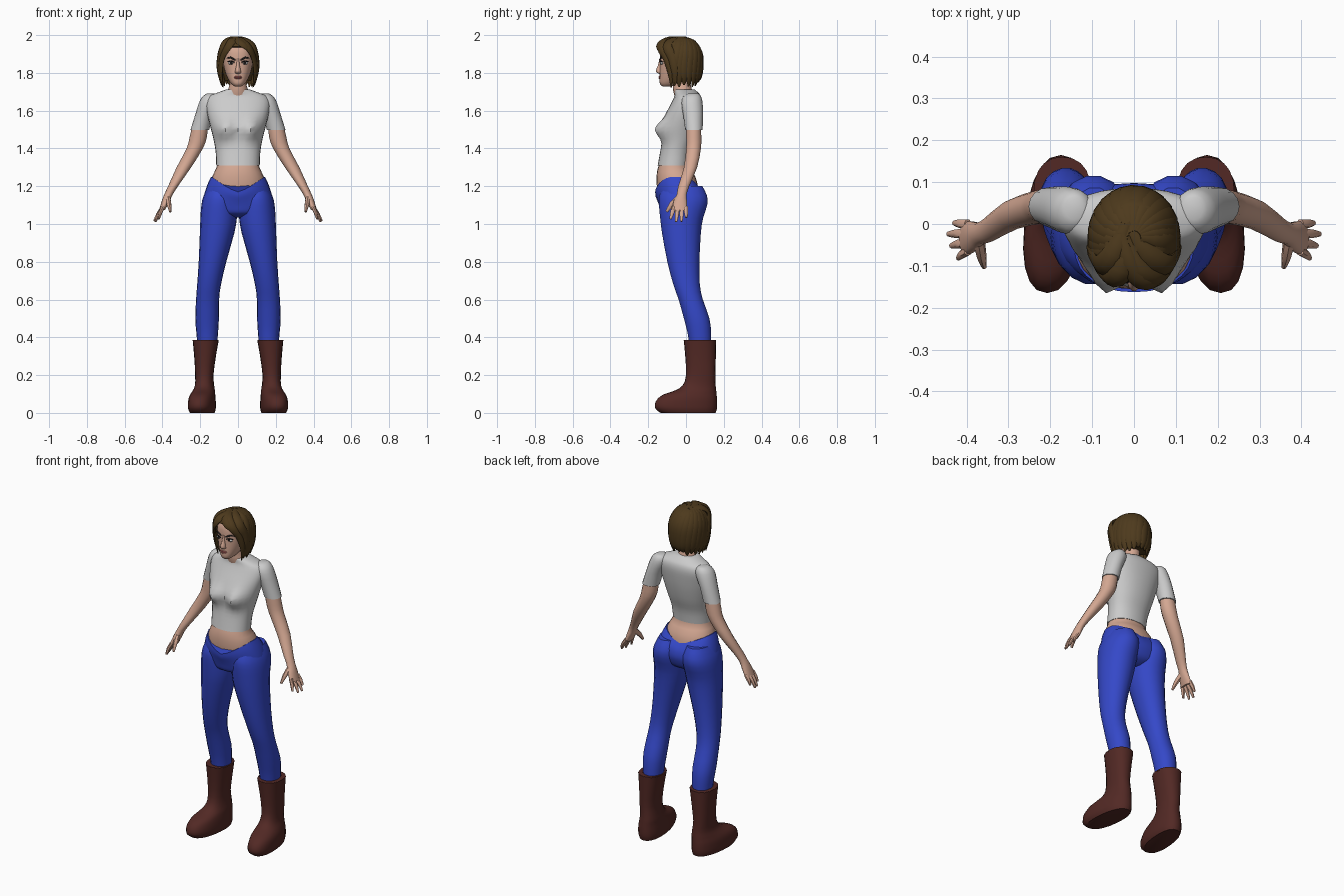
import bpy, bmesh, math, random
from mathutils import Vector

random.seed(4)


def material(name, rgb):
    m = bpy.data.materials.new(name)
    m.diffuse_color = (*rgb, 1)
    return m


SKIN = material("skin", (.66, .39, .29))
BLUE = material("denim", (.035, .065, .58))
LEATHER = material("leather", (.085, .022, .018))
HAIR = material("hair", (.075, .042, .012))
LIP = material("lip", (.48, .14, .13))
DARK = material("dark", (.012, .01, .01))
WHITE = material("eye_white", (.75, .75, .75))


def part(name, pieces, mat=None, mirror=False):
    """One object from pieces; each piece is a list of closed cross-sections."""
    bm = bmesh.new()
    for sections in pieces:
        loops = [[bm.verts.new(p) for p in s] for s in sections]
        for a, b in zip(loops, loops[1:]):
            for i in range(len(a)):
                j = (i + 1) % len(a)
                bm.faces.new((a[i], a[j], b[j], b[i]))
        bm.faces.new(loops[0])
        bm.faces.new(loops[-1])
    bmesh.ops.recalc_face_normals(bm, faces=bm.faces)
    me = bpy.data.meshes.new(name)
    bm.to_mesh(me)
    bm.free()
    ob = bpy.data.objects.new(name, me)
    bpy.context.collection.objects.link(ob)
    if mat:
        me.materials.append(mat)
    bpy.ops.object.select_all(action='DESELECT')
    ob.select_set(True)
    bpy.context.view_layer.objects.active = ob
    bpy.ops.object.shade_smooth_by_angle(angle=math.radians(50))
    if mirror:
        ob.modifiers.new("mirror", 'MIRROR').use_mirror_merge = False
    return ob


def smooth_rows(rows, sub):
    """Catmull-Rom through rows of numbers."""
    out = []
    for i in range(len(rows) - 1):
        a, b, c, d = rows[max(i - 1, 0)], rows[i], rows[i + 1], rows[min(i + 2, len(rows) - 1)]
        for k in range(sub):
            t = k / sub
            out.append([.5 * (2 * q + (r - p) * t + (2 * p - 5 * q + 4 * r - s) * t * t
                              + (3 * q - p - 3 * r + s) * t ** 3) for p, q, r, s in zip(a, b, c, d)])
    return out + [list(rows[-1])]


def loft(rows, n=20, power=2.0, sub=2, shape=None):
    """Rows of (z, x_min, x_max, y_min, y_max) to horizontal cross-sections."""
    sections = []
    for z, x0, x1, y0, y1 in smooth_rows(rows, sub):
        ring = []
        for i in range(n):
            c, s = math.cos(math.tau * i / n), math.sin(math.tau * i / n)
            c = math.copysign(abs(c) ** (2 / power), c)
            s = math.copysign(abs(s) ** (2 / power), s)
            v = Vector(((x0 + x1) / 2 + (x1 - x0) / 2 * c, (y0 + y1) / 2 + (y1 - y0) / 2 * s, z))
            ring.append(shape(v) if shape else v)
        sections.append(ring)
    return sections


def centred(rows):
    return [(z, -r, r, y0, y1) for z, r, y0, y1 in rows]


def tube(pts, widths, thick, outward, n=8, sub=3):
    """Flattened tube along pts; outward(p) is the thin direction."""
    rows = smooth_rows([(*p, w) for p, w in zip(pts, widths)], sub)
    pos = [Vector(r[:3]) for r in rows]
    sections = []
    for i, r in enumerate(rows):
        tan = (pos[min(i + 1, len(pos) - 1)] - pos[max(i - 1, 0)]).normalized()
        side = tan.cross(outward(pos[i])).normalized()
        up = side.cross(tan)
        sections.append([pos[i] + side * (r[3] * math.cos(math.tau * k / n))
                         + up * (r[3] * thick * math.sin(math.tau * k / n)) for k in range(n)])
    return sections


def blob(c, r, n=12):
    """Small ellipsoid."""
    rows = []
    for k in range(9):
        a = math.pi * (.03 + .94 * k / 8)
        s = math.sin(a)
        rows.append((c[2] + r[2] * math.cos(a), c[0] - r[0] * s, c[0] + r[0] * s, c[1] - r[1] * s, c[1] + r[1] * s))
    return loft(rows, n, 2, 1)


# Shirt: torso with bust, plus sleeves
def bust(v):
    if v.y < -.02:
        v.y -= .05 * math.exp(-((abs(v.x) - .068) / .045) ** 2 - ((v.z - 1.5) / .052) ** 2)
    return v


part("shirt", [loft(centred([
    (1.31, .115, -.15, .02), (1.38, .118, -.137, .03), (1.45, .13, -.125, .053), (1.52, .148, -.123, .07),
    (1.58, .162, -.108, .08), (1.64, .17, -.078, .086), (1.675, .155, -.062, .08), (1.695, .11, -.06, .065),
    (1.713, .06, -.062, .045)]), 28, 2.2, 3, bust)])
part("sleeve", [loft([(1.69, .12, .165, .01, .065), (1.675, .10, .188, -.015, .08), (1.64, .10, .207, -.025, .088),
                      (1.58, .13, .226, -.015, .09), (1.497, .153, .252, -.004, .088)], 16)], None, True)

# Waist, neck and arms
part("waist", [loft(centred([(1.10, .13, -.13, .06), (1.18, .145, -.152, .065), (1.25, .137, -.156, .05),
                             (1.30, .113, -.148, .018), (1.36, .107, -.125, .02)]), 24, 2.2)], SKIN)
part("neck", [loft(centred([(1.66, .062, -.055, .045), (1.705, .055, -.068, .034), (1.74, .044, -.07, .025),
                            (1.80, .044, -.07, .03)]), 16)], SKIN)
part("arm", [loft([(1.53, .158, .24, .0, .08), (1.46, .165, .256, .0, .082), (1.40, .186, .272, .0, .08),
                   (1.30, .248, .325, -.012, .06), (1.20, .318, .37, -.042, .018), (1.155, .346, .391, -.05, .004),
                   (1.12, .362, .404, -.066, .006), (1.075, .386, .418, -.076, .008)], 14)], SKIN, True)

# Fingers
fingers = []
for y0, tip in ((0, (.43, .002, 1.035)), (-.022, (.444, -.024, 1.014)),
                (-.044, (.437, -.052, 1.012)), (-.064, (.42, -.082, 1.026))):
    base = Vector((.397, y0, 1.09))
    tip = Vector(tip)
    fingers.append(tube([base, base.lerp(tip, .5) + Vector((.003, 0, 0)), tip], [.012, .011, .006], .9,
                        lambda p: Vector((1, 0, 0)), 7, 2))
fingers.append(tube([(.372, -.035, 1.14), (.365, -.075, 1.105), (.358, -.102, 1.065)], [.017, .014, .007], .9,
                    lambda p: Vector((1, 0, 0)), 7, 2))
part("fingers", fingers, SKIN, True)


# Trousers: hips with dipped waistband, plus legs
def waistband(v):
    w = min(max((v.z - 1.1) / .15, 0), 1)
    v.z -= w * (.08 if v.y < -.05 else .05) * (1 - min(1, abs(v.x) / .14) ** 1.3)
    return v


part("trouser_hips", [loft(centred([(1.035, .04, -.075, .03), (1.055, .13, -.125, .07), (1.09, .18, -.14, .09),
                                    (1.14, .182, -.15, .098), (1.20, .165, -.161, .088),
                                    (1.25, .143, -.163, .06)]), 28, 2.2, 3, waistband)], BLUE)
part("trouser_leg", [loft([
    (1.20, .03, .158, -.12, .088), (1.15, .008, .182, -.143, .113), (1.10, .004, .194, -.145, .114),
    (1.03, .006, .199, -.138, .092), (.95, .02, .202, -.128, .08), (.80, .062, .208, -.1, .072),
    (.68, .09, .216, -.068, .074), (.60, .10, .222, -.04, .09), (.50, .101, .226, -.012, .125),
    (.42, .106, .22, .008, .134), (.34, .112, .213, .02, .134)], 18, 2.1)], BLUE, True)


# Boots, splayed slightly outward at the toe
def splay(v):
    if v.z < .2:
        v.x += -.1 * v.y * min(1, (.2 - v.z) / .1)
    return v


part("boot", [loft([(.36, .12, .215, .02, .14), (.387, .12, .215, .02, .14), (.387, .102, .24, -.012, .16),
                    (.38, .102, .24, -.012, .16)], 18, 2.2, 1),
              loft([(.385, .102, .24, -.012, .16), (.30, .117, .232, -.004, .158), (.20, .13, .227, .0, .155),
                    (.145, .13, .232, -.018, .157), (.118, .127, .243, -.06, .16), (.098, .125, .253, -.118, .162),
                    (.075, .122, .26, -.15, .164), (.045, .12, .262, -.165, .165), (.02, .121, .261, -.16, .163),
                    (.0, .128, .253, -.135, .157)], 20, 2.3, 2, splay)], LEATHER, True)

# Head, nose and ears
head = loft(centred([(1.727, .016, -.122, -.085), (1.742, .036, -.138, -.03), (1.775, .057, -.14, .025),
                     (1.82, .073, -.139, .058), (1.87, .081, -.138, .068), (1.92, .08, -.134, .066),
                     (1.955, .062, -.11, .05), (1.98, .02, -.06, .0)]), 24, 2.3, 3)
nose = loft(centred([(1.875, .007, -.142, -.12), (1.84, .009, -.149, -.12), (1.812, .015, -.161, -.12),
                     (1.80, .015, -.153, -.12), (1.795, .008, -.142, -.12)]), 10)
part("head", [head, nose], SKIN)
part("ear", [blob((.092, -.035, 1.865), (.014, .02, .04))], SKIN, True)

# Eyes, brows and mouth
part("eye_white", [blob((.036, -.128, 1.852), (.017, .0085, .0085))], WHITE, True)
part("iris", [blob((.035, -.133, 1.853), (.0075, .006, .008))], DARK, True)
ahead = lambda p: Vector((0, -1, 0))
part("eyebrow", [tube([(.014, -.138, 1.868), (.04, -.133, 1.881), (.06, -.119, 1.877)], [.004, .005, .002], .7, ahead),
                 tube([(.018, -.137, 1.855), (.036, -.136, 1.863), (.056, -.124, 1.858)], [.0025, .0035, .002], .8,
                      ahead)], DARK, True)
part("lips", [blob((0, -.138, 1.779), (.023, .007, .0045)), blob((0, -.138, 1.772), (.018, .0075, .005))], LIP)

# Hair: scalp, draped locks and swept fringe
hair = [loft(centred([(1.76, .07, -.02, .06), (1.85, .092, -.05, .075), (1.91, .096, -.085, .075),
                      (1.94, .09, -.14, .068), (1.97, .068, -.12, .05), (1.99, .02, -.06, .0)]), 24, 2, 2)]
radial = lambda p: p - Vector((0, -.035, 1.86))
for k in range(15):
    a0 = math.radians(74 + 212 * k / 14)
    low = 1.735 + random.uniform(-.012, .02)
    pts = []
    for t, r, z in ((0, .15, 1.988), (.25, .62, 1.966), (.5, .93, 1.91), (.75, .98, 1.84), (.9, .93, 1.78), (1, .82, low)):
        a = a0 + .45 * (1 - t) ** 2
        pts.append((math.sin(a) * .101 * r, -.035 - math.cos(a) * .118 * r, z))
    hair.append(tube(pts, [.012, .024, .03, .03, .023, .004], .42, radial))
for s in (1, -1):
    hair.append(tube([(-.02, -.03, 1.985), (s * .02 - .01, -.11, 1.972), (s * .055, -.134, 1.935), (s * .083, -.108, 1.88),
                      (s * .092, -.085, 1.80), (s * .078, -.078, 1.722)], [.014, .026, .024, .019, .015, .003], .5, radial))
    hair.append(tube([(-.02, .0, 1.985), (s * .04 - .01, -.07, 1.977), (s * .078, -.10, 1.94), (s * .098, -.075, 1.88),
                      (s * .101, -.062, 1.81), (s * .09, -.055, 1.74)], [.014, .026, .028, .025, .02, .004], .45, radial))
hair.append(tube([(-.03, -.02, 1.986), (-.015, -.09, 1.98), (.02, -.14, 1.955), (.06, -.135, 1.925), (.09, -.10, 1.885)],
                 [.012, .024, .022, .016, .003], .5, radial))
part("hair", hair, HAIR)
